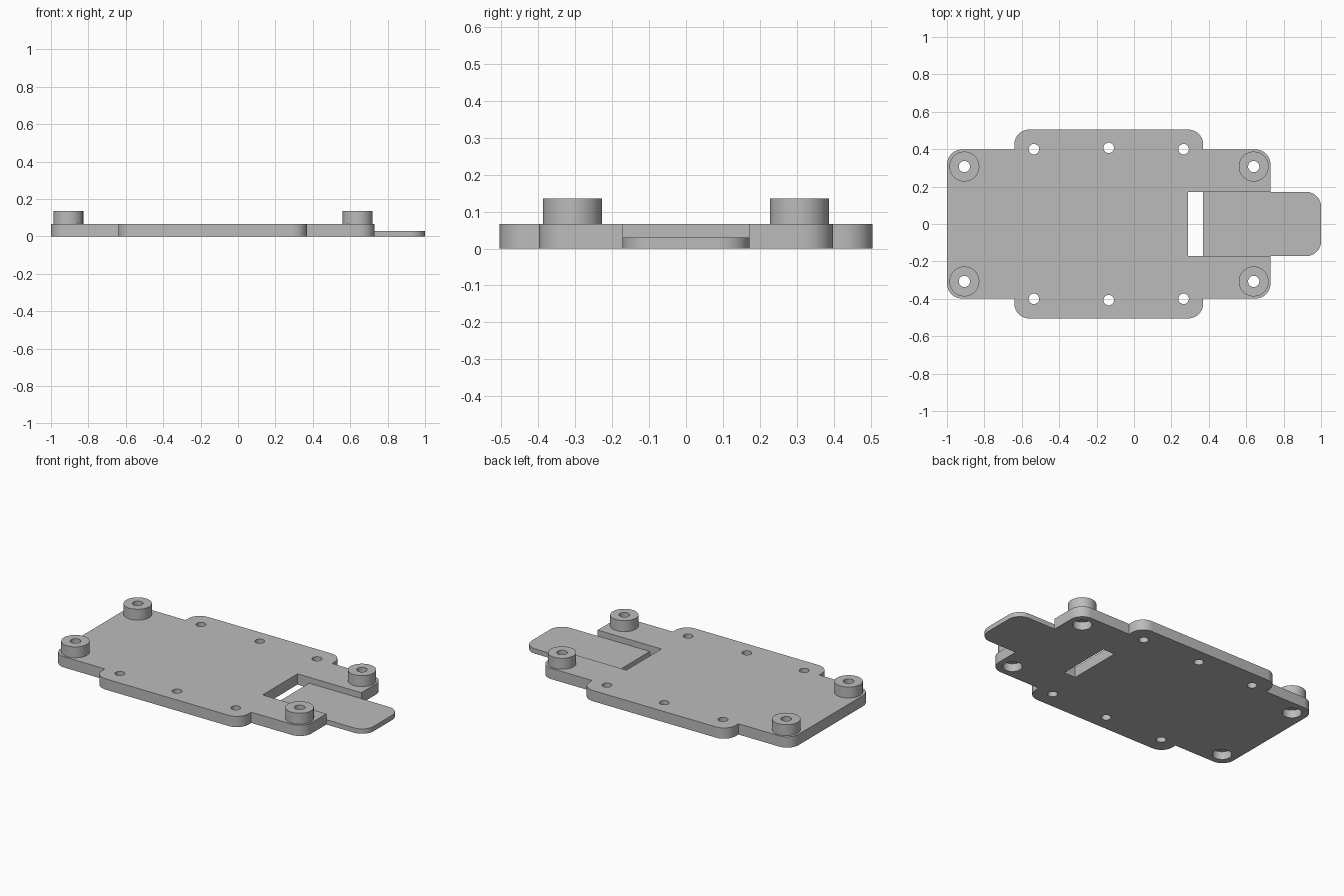
import bpy, bmesh, math

if "Cube" in bpy.data.objects:
    bpy.data.objects.remove(bpy.data.objects["Cube"], do_unlink=True)

PLATE, TONGUE, BOSS = 0.067, 0.03, 0.135   # top heights
BOSS_R, BORE_R, SINK_R, SINK_H = 0.08, 0.03, 0.055, 0.05
FILLET = 0.08

grey = bpy.data.materials.new("matte grey")
grey.use_nodes = True
grey.diffuse_color = (0.5, 0.5, 0.5, 1)
grey.node_tree.nodes["Principled BSDF"].inputs["Base Color"].default_value = (0.5, 0.5, 0.5, 1)


def rounded(corners, steps=10):
    """Outline points from (x, y, radius) right-angled corners."""
    pts = []
    n = len(corners)
    for i, (x, y, r) in enumerate(corners):
        if r == 0:
            pts.append((x, y))
            continue
        px, py, _ = corners[i - 1]
        nx, ny, _ = corners[(i + 1) % n]
        lp, ln = math.hypot(px - x, py - y), math.hypot(nx - x, ny - y)
        ax, ay = (px - x) / lp * r, (py - y) / lp * r
        bx, by = (nx - x) / ln * r, (ny - y) / ln * r
        for k in range(steps + 1):
            t = k / steps * math.pi / 2
            s, c = 1 - math.sin(t), 1 - math.cos(t)
            pts.append((x + ax * s + bx * c, y + ay * s + by * c))
    return pts


def circle(x, y, r, n=40):
    return [(x + r * math.cos(2 * math.pi * k / n), y + r * math.sin(2 * math.pi * k / n))
            for k in range(n)]


def extrude(name, outlines):
    """Prisms from a list of (points, bottom, top) in one object."""
    bm = bmesh.new()
    for pts, z0, z1 in outlines:
        face = bm.faces.new([bm.verts.new((x, y, z0)) for x, y in pts])
        top = bmesh.ops.extrude_face_region(bm, geom=[face])["geom"]
        for v in top:
            if isinstance(v, bmesh.types.BMVert):
                v.co.z = z1
    bmesh.ops.recalc_face_normals(bm, faces=bm.faces)
    mesh = bpy.data.meshes.new(name)
    bm.to_mesh(mesh)
    bm.free()
    mesh.materials.append(grey)
    ob = bpy.data.objects.new(name, mesh)
    bpy.context.collection.objects.link(ob)
    return ob


def select(ob):
    bpy.ops.object.select_all(action="DESELECT")
    ob.select_set(True)
    bpy.context.view_layer.objects.active = ob


def cut(ob, outlines):
    cutter = extrude("hole_cutter", outlines)
    cutter.hide_render = True
    mod = ob.modifiers.new("holes", "BOOLEAN")
    mod.operation, mod.solver, mod.object = "DIFFERENCE", "EXACT", cutter
    select(ob)
    bpy.ops.object.modifier_apply(modifier=mod.name)
    bpy.data.objects.remove(cutter, do_unlink=True)


def finish(ob):
    select(ob)
    bpy.ops.object.shade_smooth_by_angle(angle=math.radians(30))


# base plate: half outline from the slot round to the rear, then mirrored
half = [(0.29, 0.172, 0), (0.73, 0.172, 0), (0.73, 0.398, FILLET), (0.37, 0.398, 0),
        (0.37, 0.505, FILLET), (-0.64, 0.505, FILLET), (-0.64, 0.398, 0), (-1, 0.398, FILLET)]
outline = half + [(x, -y, r) for x, y, r in reversed(half)]
plate = extrude("base_plate", [(rounded(outline), 0, PLATE)])

bosses = [(x, y) for x in (-0.907, 0.64) for y in (-0.307, 0.307)]
side_holes = [(x, s * y) for x, y in ((-0.535, 0.4), (-0.135, 0.407), (0.265, 0.4)) for s in (-1, 1)]

# through holes along the sides, screw bores in the corners
cut(plate, [(circle(x, y, 0.028), -0.1, 0.2) for x, y in side_holes]
    + [(circle(x, y, BORE_R), -0.1, 0.2) for x, y in bosses])
# wider recesses for the screw heads underneath
cut(plate, [(circle(x, y, SINK_R), -0.1, SINK_H) for x, y in bosses])
finish(plate)

# raised standoffs at the corners
for i, (x, y) in enumerate(bosses):
    boss = extrude(f"standoff_{i + 1}", [(circle(x, y, BOSS_R, 48), PLATE, BOSS)])
    cut(boss, [(circle(x, y, BORE_R), -0.1, 0.2)])
    finish(boss)

# thin tongue in the slot
tongue = extrude("tongue", [(rounded([(0.37, -0.172, 0), (1, -0.172, FILLET),
                                      (1, 0.172, FILLET), (0.37, 0.172, 0)]), 0, TONGUE)])
finish(tongue)
